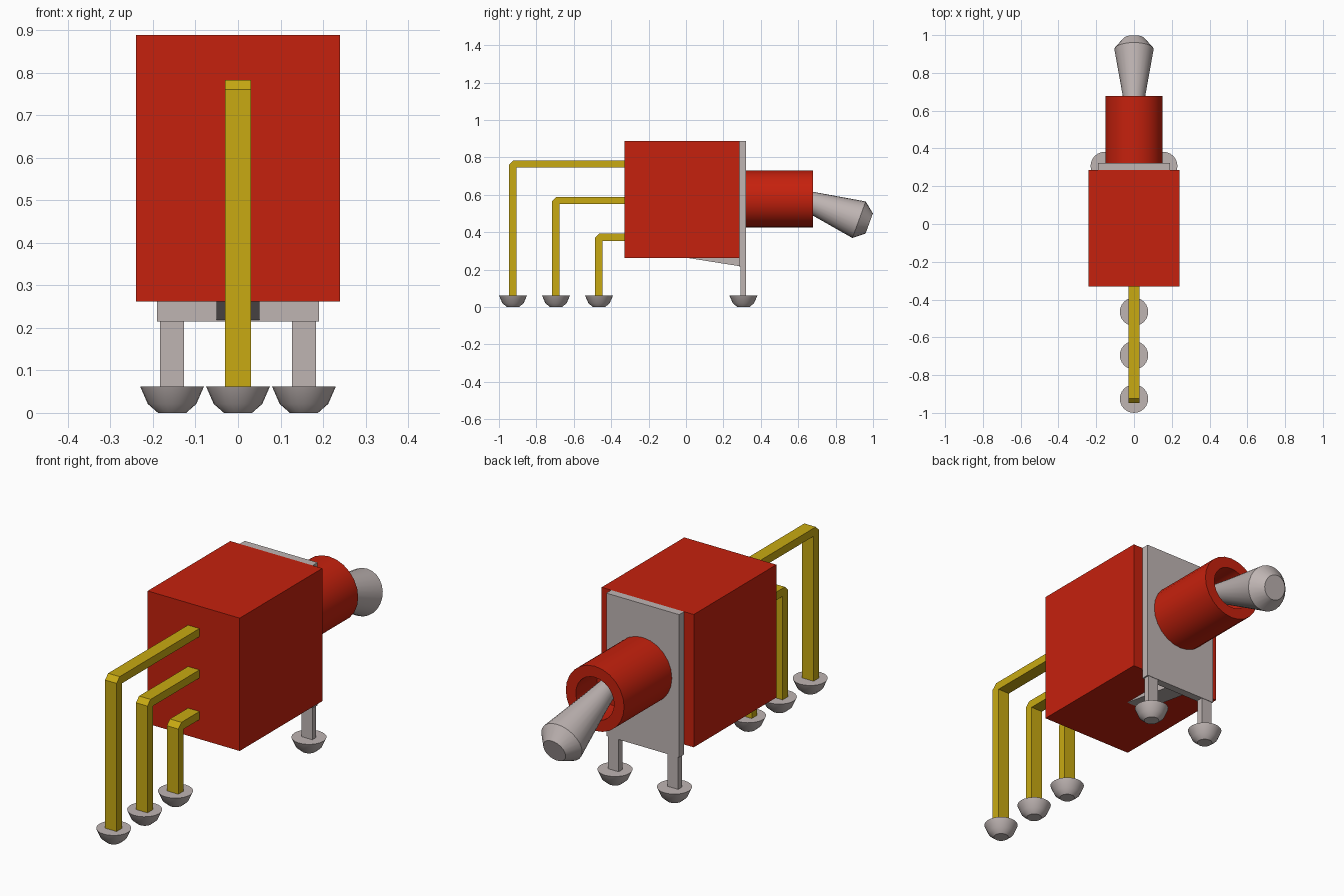
import bpy, bmesh, math
from mathutils import Matrix, Vector

if "Cube" in bpy.data.objects:
    bpy.data.objects.remove(bpy.data.objects["Cube"])


def material(name, rgb):
    m = bpy.data.materials.new(name)
    m.diffuse_color = (*rgb, 1)
    m.use_nodes = True
    m.node_tree.nodes["Principled BSDF"].inputs["Base Color"].default_value = m.diffuse_color
    return m


RED = material("red plastic", (0.56, 0.015, 0.004))
GOLD = material("yellow metal", (0.58, 0.40, 0.006))
GREY = material("pale metal", (0.52, 0.46, 0.45))


def finish(name, bm, mat, smooth=False):
    bmesh.ops.recalc_face_normals(bm, faces=bm.faces)
    me = bpy.data.meshes.new(name)
    bm.to_mesh(me)
    bm.free()
    ob = bpy.data.objects.new(name, me)
    bpy.context.collection.objects.link(ob)
    me.materials.append(mat)
    if smooth:
        bpy.ops.object.select_all(action='DESELECT')
        ob.select_set(True)
        bpy.context.view_layer.objects.active = ob
        bpy.ops.object.shade_smooth_by_angle(angle=math.radians(30))
    return ob


def box(name, lo, hi, mat):
    bm = bmesh.new()
    bmesh.ops.create_cube(bm, size=1)
    for v in bm.verts:
        v.co = [lo[i] + (v.co[i] + 0.5) * (hi[i] - lo[i]) for i in range(3)]
    return finish(name, bm, mat)


def side_profile(name, yz, x0, x1, mat):
    """Extrude a side outline across x."""
    bm = bmesh.new()
    face = bm.faces.new([bm.verts.new((x0, y, z)) for y, z in yz])
    out = bmesh.ops.extrude_face_region(bm, geom=[face])
    bmesh.ops.translate(bm, vec=(x1 - x0, 0, 0),
                        verts=[g for g in out["geom"] if isinstance(g, bmesh.types.BMVert)])
    return finish(name, bm, mat)


def lathe(name, rings, origin, direction, mat, sides=24):
    """Rings of (radius, distance) around an axis, capped at both ends."""
    bm = bmesh.new()
    turn = Vector((0, 0, 1)).rotation_difference(Vector(direction)).to_matrix().to_4x4()
    place = Matrix.Translation(origin) @ turn
    loops = [[bm.verts.new(place @ Vector((r * math.cos(2 * math.pi * i / sides),
                                           r * math.sin(2 * math.pi * i / sides), d)))
              for i in range(sides)] for r, d in rings]
    for a, b in zip(loops, loops[1:]):
        for i in range(sides):
            j = (i + 1) % sides
            bm.faces.new((a[i], a[j], b[j], b[i]))
    bm.faces.new(loops[0])
    bm.faces.new(loops[-1])
    return finish(name, bm, mat, True)


def solder_pad(name, x, y):
    lathe(name, [(0.033, 0), (0.057, 0.021), (0.075, 0.062)], (x, y, 0), (0, 0, 1), GREY)


# Switch body and rear mounting plate
box("body", (-0.24, -0.33, 0.262), (0.24, 0.285, 0.888), RED)
box("mounting_plate", (-0.19, 0.285, 0.215), (0.19, 0.322, 0.888), GREY)
side_profile("plate_tongue", [(0.0, 0.264), (0.29, 0.264), (0.29, 0.218)], -0.05, 0.05, GREY)

# Plate legs with pads
for side, x in (("left", -0.155), ("right", 0.155)):
    box(side + "_leg", (x - 0.028, 0.292, 0.05), (x + 0.028, 0.32, 0.23), GREY)
    solder_pad(side + "_leg_pad", x, 0.307)

# Three bent pins with chamfered elbows
for name, y, top in (("long", -0.927, 0.783), ("middle", -0.697, 0.588), ("short", -0.467, 0.392)):
    a, b, c = y - 0.02, y + 0.02, 0.023
    side_profile(name + "_pin", [(a, 0.05), (a, top - c), (a + c, top), (-0.32, top),
                                 (-0.32, top - 0.038), (b, top - 0.038), (b, 0.05)],
                 -0.03, 0.03, GOLD)
    solder_pad(name + "_pin_pad", 0, y + 0.002)

# Hollow bushing
lathe("bushing", [(0.152, 0), (0.152, 0.358), (0.1, 0.358), (0.1, 0.2)],
      (0, 0.32, 0.578), (0, 1, 0), RED)

# Tilted toggle lever
lathe("lever", [(0.03, 0), (0.06, 0.2), (0.104, 0.46), (0.057, 0.518)],
      (0, 0.493, 0.624), (0, 0.94, -0.342), GREY)
